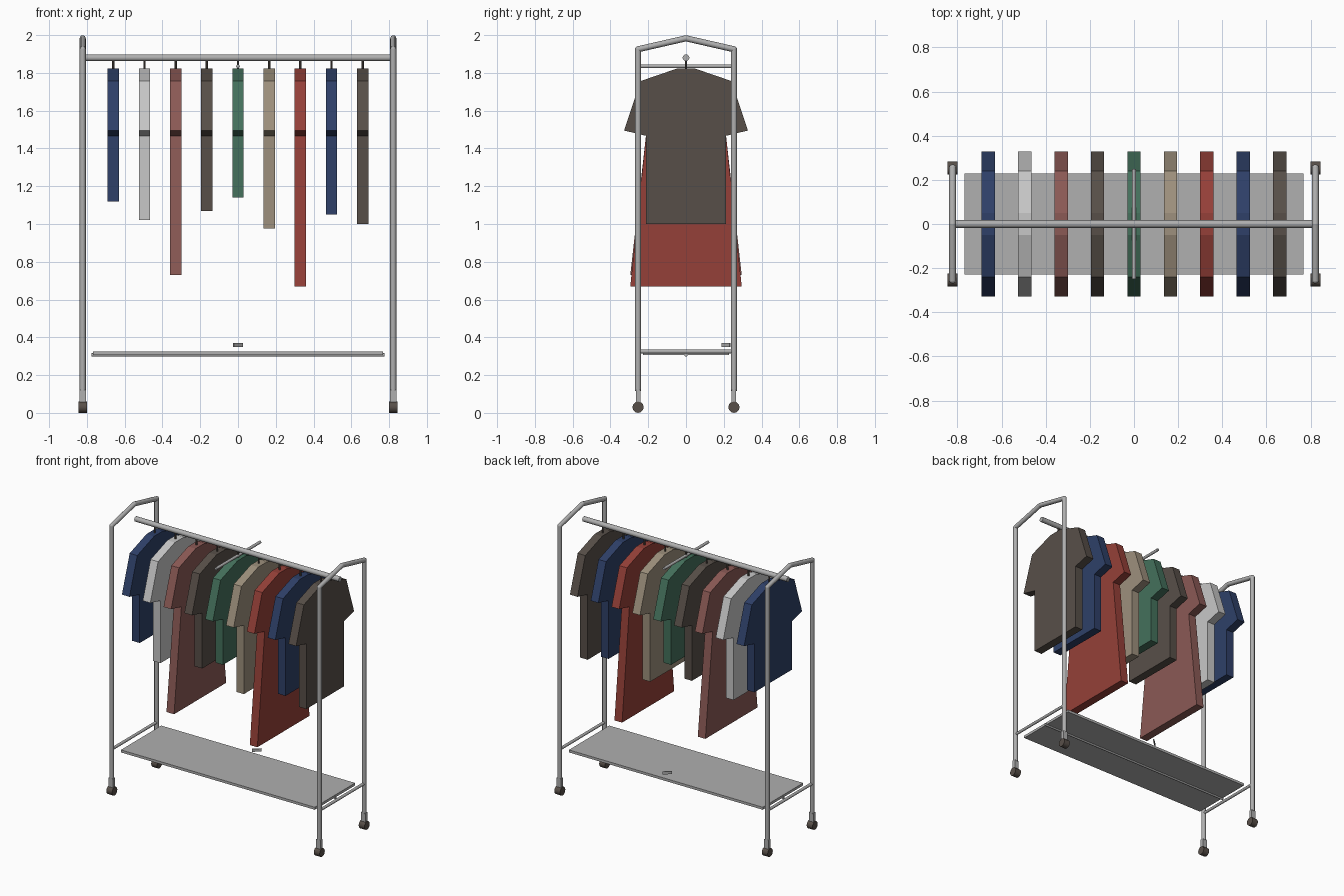
import bpy
import bmesh
from math import radians
from mathutils import Vector

cube = bpy.data.objects.get("Cube")
if cube:
    bpy.data.objects.remove(cube, do_unlink=True)


def material(name, r, g, b):
    col = [(c / 255) ** 2.2 for c in (r, g, b)] + [1]
    m = bpy.data.materials.new(name)
    m.use_nodes = True
    m.diffuse_color = col
    bsdf = m.node_tree.nodes["Principled BSDF"]
    bsdf.inputs["Base Color"].default_value = col
    bsdf.inputs["Roughness"].default_value = 0.6
    return m


METAL = material("grey metal", 174, 174, 174)
NAVY = material("navy cloth", 50, 66, 104)
PALE = material("pale grey cloth", 198, 198, 198)
ROSE = material("dusty rose cloth", 138, 90, 86)
TAUPE = material("dark taupe", 88, 80, 74)
GREEN = material("green cloth", 70, 112, 92)
TAN = material("tan cloth", 156, 143, 124)
RED = material("red cloth", 148, 66, 59)


def finish(name, mat, smooth=False):
    ob = bpy.context.object
    ob.name = name
    ob.data.materials.append(mat)
    if smooth:
        bpy.ops.object.shade_smooth_by_angle(angle=radians(40))
    return ob


def tube(name, a, b, radius, mat=METAL, sides=12):
    a, b = Vector(a), Vector(b)
    d = b - a
    bpy.ops.mesh.primitive_cylinder_add(
        vertices=sides, radius=radius, depth=d.length, location=(a + b) / 2,
        rotation=d.to_track_quat("Z", "Y").to_euler())
    return finish(name, mat, True)


def joint(name, loc, radius):
    bpy.ops.mesh.primitive_uv_sphere_add(segments=12, ring_count=8, radius=radius, location=loc)
    return finish(name, METAL, True)


def box(name, loc, size, mat, turn=0):
    bpy.ops.mesh.primitive_cube_add(size=1, location=loc, rotation=(0, 0, turn))
    ob = finish(name, mat)
    ob.scale = size
    return ob


def garment(name, x, bottom, hem, mat, thick=0.06):
    # Half outline in (y, z), mirrored and extruded along x
    half = [(0.05, 1.822), (0.24, 1.757), (0.328, 1.495), (0.212, 1.467), (hem, bottom)]
    outline = half + [(-y, z) for y, z in reversed(half)]
    bm = bmesh.new()
    face = bm.faces.new([bm.verts.new((x - thick / 2, y, z)) for y, z in outline])
    new = bmesh.ops.extrude_face_region(bm, geom=[face])["geom"]
    bmesh.ops.translate(bm, vec=(thick, 0, 0),
                        verts=[v for v in new if isinstance(v, bmesh.types.BMVert)])
    bmesh.ops.recalc_face_normals(bm, faces=bm.faces)
    me = bpy.data.meshes.new(name)
    bm.to_mesh(me)
    bm.free()
    me.materials.append(mat)
    bpy.context.collection.objects.link(bpy.data.objects.new(name, me))


# End frames with gabled tops and casters
X, Y, R = 0.822, 0.254, 0.016
EAVE, APEX = 1.925, 1.983
for sx, side in ((1, "left"), (-1, "right")):
    x = sx * X
    for sy, end in ((-1, "front"), (1, "back")):
        y = sy * Y
        tag = f"{side}_{end}"
        tube(f"{tag}_post", (x, y, 0.115), (x, y, EAVE), R)
        tube(f"{tag}_gable_tube", (x, y, EAVE), (x, 0, APEX), R)
        joint(f"{tag}_corner", (x, y, EAVE), R)
        box(f"{tag}_caster_fork", (x, y, 0.085), (0.034, 0.024, 0.07), METAL)
        tube(f"{tag}_wheel", (x - 0.023, y, 0.03), (x + 0.023, y, 0.03), 0.03, TAUPE)
    joint(f"{side}_gable_peak", (x, 0, APEX), R)
    tube(f"{side}_lower_crossbar", (x, -Y, 0.325), (x, Y, 0.325), 0.01)

# Hanging rail and short middle crossbar
tube("hanging_rail", (-0.81, 0, 1.88), (0.81, 0, 1.88), 0.018)
tube("middle_crossbar", (0, -0.25, 1.835), (0, 0.25, 1.835), 0.01)

# Shelf, its stiffener and a small loose tag
box("shelf", (0, 0, 0.315), (1.536, 0.456, 0.018), METAL)
tube("shelf_stiffener", (-0.775, 0, 0.307), (0.775, 0, 0.307), 0.009)
box("small_tag", (0, 0.212, 0.36), (0.064, 0.006, 0.02), METAL, radians(42))

# Garments: name, hem height, hem half width, colour
clothes = [
    ("navy_shirt", 1.12, 0.212, NAVY), ("pale_shirt", 1.02, 0.212, PALE),
    ("rose_dress", 0.73, 0.295, ROSE), ("taupe_shirt", 1.07, 0.212, TAUPE),
    ("green_shirt", 1.14, 0.212, GREEN), ("tan_shirt", 0.975, 0.212, TAN),
    ("red_dress", 0.67, 0.295, RED), ("second_navy_shirt", 1.05, 0.212, NAVY),
    ("second_taupe_shirt", 1.0, 0.212, TAUPE),
]
for i, (name, bottom, hem, mat) in enumerate(clothes):
    x = (i - 4) * 0.165
    garment(name, x, bottom, hem, mat)
    tube(f"{name}_hook", (x, 0, 1.81), (x, 0, 1.87), 0.006, TAUPE, 8)
